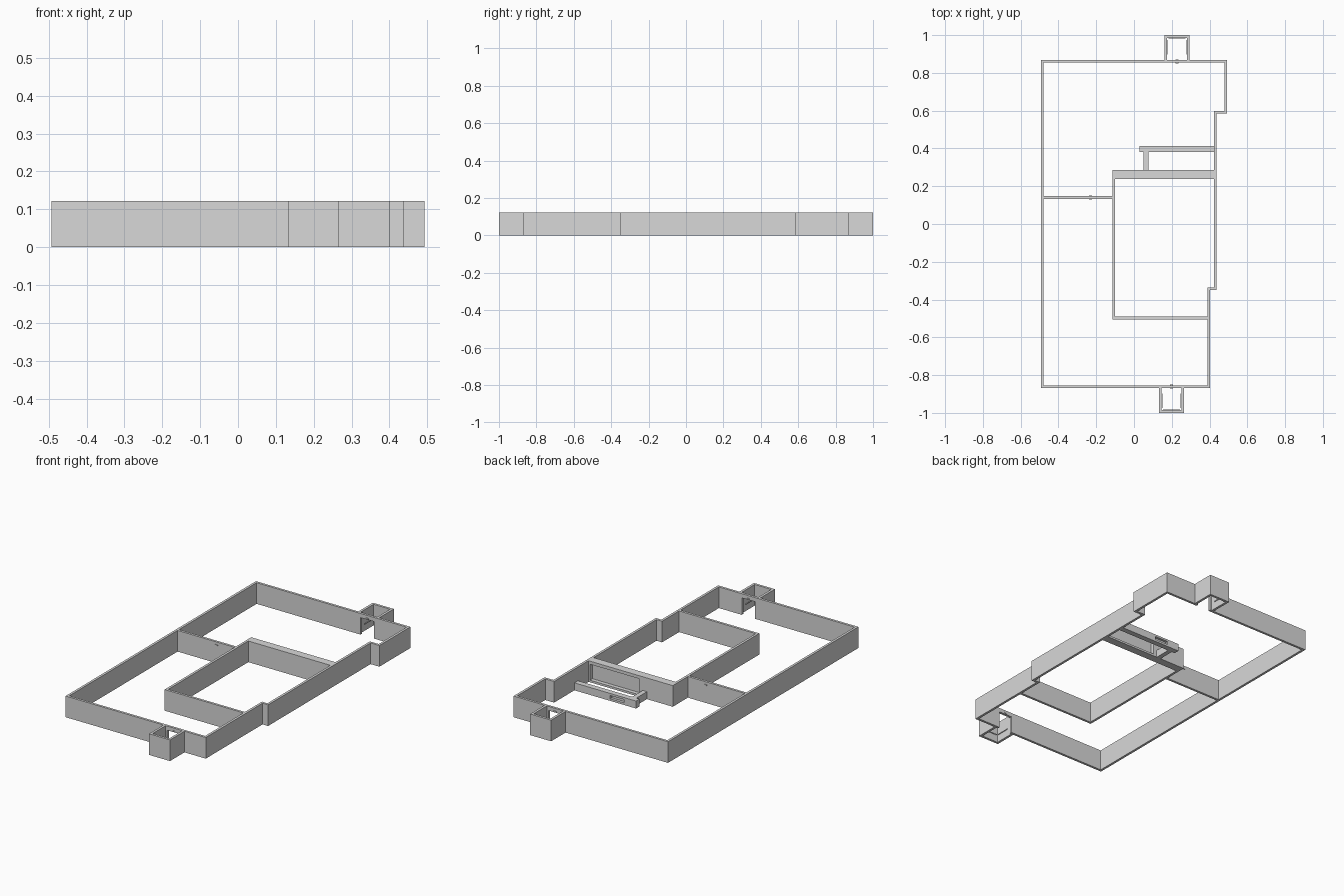
import bpy
import bmesh
from mathutils import Vector

cube = bpy.data.objects.get("Cube")
if cube:
    bpy.data.objects.remove(cube, do_unlink=True)

H = 0.122      # wall height
T = 0.014      # wall thickness
DOOR = 0.043   # half width of a doorway
HEAD = 0.098   # doorway height

grey = bpy.data.materials.new("plain_grey")
grey.use_nodes = True
grey.diffuse_color = (0.69, 0.69, 0.69, 1)
grey.node_tree.nodes["Principled BSDF"].inputs["Base Color"].default_value = (0.69, 0.69, 0.69, 1)


def prism(name, outline, z0=0, z1=H):
    """Upright solid from a plan outline."""
    bm = bmesh.new()
    low = [bm.verts.new((x, y, z0)) for x, y in outline]
    high = [bm.verts.new((x, y, z1)) for x, y in outline]
    bm.faces.new(low)
    bm.faces.new(high)
    for i in range(len(low)):
        bm.faces.new((low[i - 1], low[i], high[i], high[i - 1]))
    bmesh.ops.recalc_face_normals(bm, faces=bm.faces)
    mesh = bpy.data.meshes.new(name)
    bm.to_mesh(mesh)
    bm.free()
    mesh.materials.append(grey)
    obj = bpy.data.objects.new(name, mesh)
    bpy.context.collection.objects.link(obj)
    return obj


def box(name, x0, x1, y0, y1, z0=0, z1=H):
    return prism(name, [(x0, y0), (x1, y0), (x1, y1), (x0, y1)], z0, z1)


def wall_run(name, path):
    """Wall along a square-cornered path, thickened to its left."""
    pts = [Vector(p) for p in path]
    normals = [(b - a).normalized().orthogonal() for a, b in zip(pts, pts[1:])]
    shifts = [normals[0]] + [m + n for m, n in zip(normals, normals[1:])] + [normals[-1]]
    inner = [p + s * T for p, s in zip(pts, shifts)]
    return prism(name, pts + inner[::-1])


def cut(target, name, *bounds):
    cutter = box(name, *bounds)
    cutter.hide_render = True
    cutter.hide_viewport = True
    mod = target.modifiers.new(name, 'BOOLEAN')
    mod.operation = 'DIFFERENCE'
    mod.solver = 'EXACT'
    mod.object = cutter


def door_lamp(label, cx, cy):
    box(label + "_door_lamp", cx - 0.008, cx + 0.008,
        cy - T / 2 - 0.004, cy + T / 2 + 0.004, 0.1, 0.107)


# Lift shaft with lintel over its doorway, handrails and door lamp
def lift(label, cx, side):
    wall, half = side * 0.868, side * 0.067
    back = side * (1 - T)
    inner = abs(half) - T
    wall_run(label + "_lift_shaft", [(cx + half, wall), (cx + half, side),
                                     (cx - half, side), (cx - half, wall)])
    box(label + "_lintel", cx - DOOR, cx + DOOR,
        *sorted((wall, wall - side * T)), HEAD, H)
    ys = sorted((back - side * 0.003, back - side * 0.006))
    box(label + "_back_rail", cx - 0.045, cx + 0.045, *ys, 0.04, 0.045)
    for hand, sx in (("right", -1), ("left", 1)):
        xs = sorted((cx + sx * (inner - 0.006), cx + sx * (inner - 0.003)))
        ys = sorted((wall + side * 0.03, back - side * 0.012))
        box(f"{label}_{hand}_rail", *xs, *ys, 0.04, 0.045)
    door_lamp(label, cx, wall - side * T / 2)


FRONT_X, BACK_X = 0.199, 0.228
lift("front", FRONT_X, -1)
lift("back", BACK_X, 1)

# Outer wall, in two runs between the doorways
wall_run("left_outer_wall", [(FRONT_X + DOOR, -0.868), (0.402, -0.868), (0.402, -0.35),
                             (0.437, -0.35), (0.437, 0.585), (0.493, 0.585),
                             (0.493, 0.868), (BACK_X + DOOR, 0.868)])
wall_run("right_outer_wall", [(BACK_X - DOOR, 0.868), (-0.493, 0.868),
                              (-0.493, -0.868), (FRONT_X - DOOR, -0.868)])

# Cross wall between outer wall and inner room
box("cross_wall", -0.493 + T, -0.115, 0.133, 0.133 + T)
door_lamp("cross_wall", -0.23, 0.14)

# Inner room: thin L-shaped wall and thick wall with a shallow recess
wall_run("inner_room_wall", [(-0.115, 0.238), (-0.115, -0.505), (0.402 - T, -0.505)])
thick_wall = box("thick_wall", -0.115, 0.437 - T, 0.238, 0.285)
cut(thick_wall, "wall_recess", 0.1, 0.413, 0.262, 0.3, 0.012, 0.104)

# Low counter with side return and a small niche
counter = box("counter", 0.03, 0.437 - T, 0.381, 0.413, 0, 0.043)
cut(counter, "counter_niche", 0.106, 0.195, 0.398, 0.43, 0.012, 0.031)
box("counter_return", 0.05, 0.077, 0.285, 0.381, 0, 0.043)
